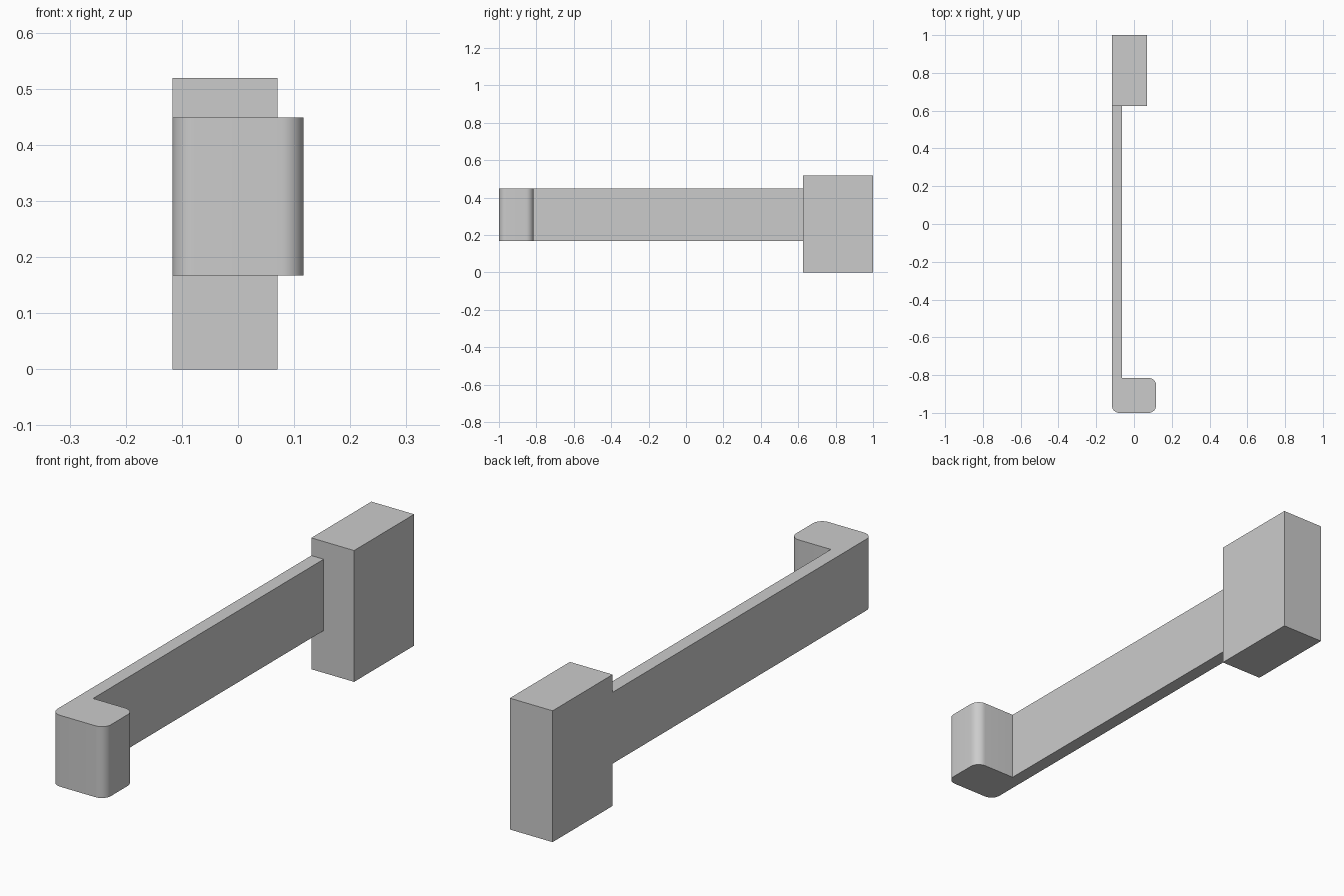
import bpy
import bmesh
from math import radians

cube = bpy.data.objects.get("Cube")
if cube:
    bpy.data.objects.remove(cube, do_unlink=True)

# Single plain grey finish
grey = bpy.data.materials.new("light grey")
grey.use_nodes = True
colour = (0.6, 0.6, 0.6, 1)
grey.diffuse_color = colour
grey.node_tree.nodes["Principled BSDF"].inputs["Base Color"].default_value = colour

# Shared dimensions
SIDE = -0.117          # flush left-hand plane of every part
ARM_INNER = -0.063
HEAD_OUTER = 0.117
BLOCK_OUTER = 0.07
FRONT, HEAD_BACK, BLOCK_FRONT, BACK = -1.0, -0.815, 0.625, 1.0


def extrude_profile(name, outline, z0, z1, rounded=(), radius=0.04):
    """Extrude a plan outline upward, rounding the listed corners."""
    bm = bmesh.new()
    base = bm.faces.new([bm.verts.new((x, y, z0)) for x, y in outline])
    result = bmesh.ops.extrude_face_region(bm, geom=[base])
    top = [v for v in result["geom"] if isinstance(v, bmesh.types.BMVert)]
    bmesh.ops.translate(bm, verts=top, vec=(0, 0, z1 - z0))

    def is_rounded(edge):
        a, b = (v.co for v in edge.verts)
        return (a.xy - b.xy).length < 1e-5 and any(
            abs(a.x - x) + abs(a.y - y) < 1e-4 for x, y in rounded)

    edges = [e for e in bm.edges if is_rounded(e)]
    if edges:
        bmesh.ops.bevel(bm, geom=edges, offset=radius, offset_type="OFFSET",
                        segments=10, profile=0.5, affect="EDGES")
    bmesh.ops.recalc_face_normals(bm, faces=bm.faces)
    mesh = bpy.data.meshes.new(name)
    bm.to_mesh(mesh)
    bm.free()
    mesh.materials.append(grey)
    obj = bpy.data.objects.new(name, mesh)
    bpy.context.collection.objects.link(obj)
    bpy.ops.object.select_all(action="DESELECT")
    obj.select_set(True)
    bpy.context.view_layer.objects.active = obj
    bpy.ops.object.shade_smooth_by_angle(angle=radians(30))
    return obj


# Long flat arm with a rounded head at the front
head_corners = [(SIDE, FRONT), (HEAD_OUTER, FRONT), (HEAD_OUTER, HEAD_BACK)]
extrude_profile(
    "arm_with_rounded_head",
    head_corners + [(ARM_INNER, HEAD_BACK), (ARM_INNER, BLOCK_FRONT),
                    (SIDE, BLOCK_FRONT)],
    0.167, 0.449, rounded=head_corners)

# Tall square block at the rear
extrude_profile(
    "rear_block",
    [(SIDE, BLOCK_FRONT), (BLOCK_OUTER, BLOCK_FRONT),
     (BLOCK_OUTER, BACK), (SIDE, BACK)],
    0, 0.519)
